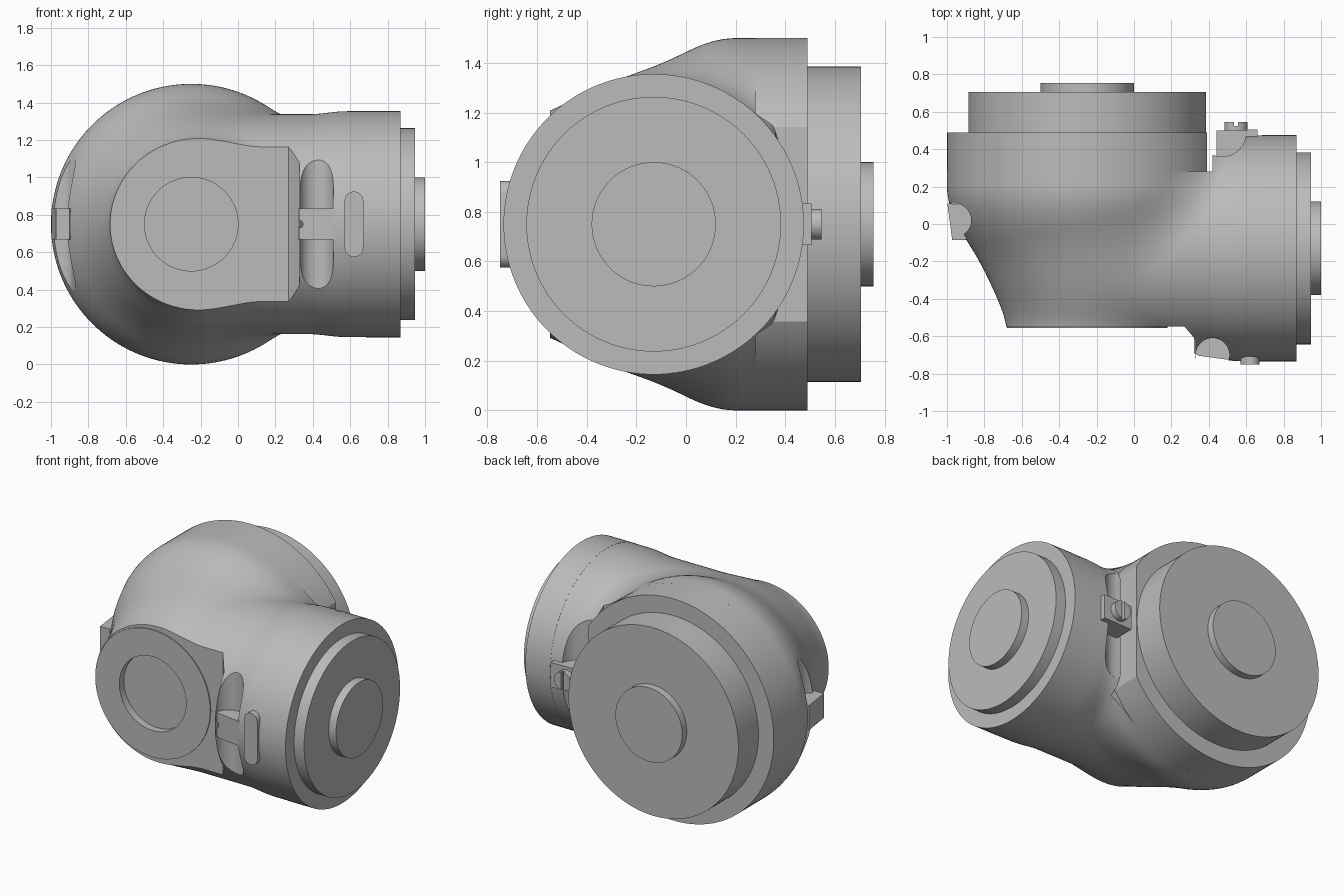
import bpy, bmesh, math
from mathutils import Vector, Matrix

if "Cube" in bpy.data.objects:
    bpy.data.objects.remove(bpy.data.objects["Cube"], do_unlink=True)

grey = bpy.data.materials.new("plain_grey")
grey.use_nodes = True
grey.diffuse_color = (0.5, 0.5, 0.5, 1)
grey.node_tree.nodes["Principled BSDF"].inputs["Base Color"].default_value = (0.5, 0.5, 0.5, 1)

MID = 0.75        # height of both drum axes
DRUM_X = -0.25    # axis of the large rear drum (runs along y)
COLLAR_Y = -0.13  # axis of the side collar (runs along x)
TURN = {
    "x": Matrix.Rotation(math.pi / 2, 4, "Y"),
    "y": Matrix.Rotation(-math.pi / 2, 4, "X"),
    "z": Matrix.Identity(4),
}


def finish(name, bm):
    bmesh.ops.recalc_face_normals(bm, faces=bm.faces[:])
    mesh = bpy.data.meshes.new(name)
    bm.to_mesh(mesh)
    bm.free()
    mesh.materials.append(grey)
    ob = bpy.data.objects.new(name, mesh)
    bpy.context.collection.objects.link(ob)
    return ob


def cylinder(name, axis, centre, start, end, radius, sides=128):
    """Cylinder along an axis; start and end are positions on that axis."""
    spot = Vector(centre)
    spot["xyz".index(axis)] = (start + end) / 2
    bm = bmesh.new()
    bmesh.ops.create_cone(bm, cap_ends=True, segments=sides, radius1=radius, radius2=radius,
                          depth=end - start, matrix=Matrix.Translation(spot) @ TURN[axis])
    return finish(name, bm)


def prism(name, axis, outline, start, end):
    """Outline in xy pulled along z, or in xz pulled along y."""
    bm = bmesh.new()
    place = (lambda u, v: (u, v, start)) if axis == "z" else (lambda u, v: (u, start, v))
    face = bm.faces.new([bm.verts.new(place(u, v)) for u, v in outline])
    out = bmesh.ops.extrude_face_region(bm, geom=[face])
    shift = [0, 0, 0]
    shift["xyz".index(axis)] = end - start
    bmesh.ops.translate(bm, vec=shift, verts=[g for g in out["geom"] if isinstance(g, bmesh.types.BMVert)])
    return finish(name, bm)


def block(x0, x1, y0, y1, z0=-1, z1=3):
    return prism("cutter", "z", [(x0, y0), (x1, y0), (x1, y1), (x0, y1)], z0, z1)


def cut(ob, *cutters):
    bpy.context.view_layer.objects.active = ob
    for tool in cutters:
        tool.hide_render = True
        mod = ob.modifiers.new("cut", "BOOLEAN")
        mod.operation, mod.solver, mod.object = "DIFFERENCE", "EXACT", tool
        bpy.ops.object.modifier_apply(modifier=mod.name)
        bpy.data.objects.remove(tool, do_unlink=True)


def smooth_step(t):
    t = min(max(t, 0), 1)
    return t * t * (3 - 2 * t)


def shell(p):
    """Negative inside the tapered drum softly blended with the side collar."""
    x, y, z = p.x, p.y, p.z - MID
    taper = 0.43 + 0.32 * smooth_step((y + 0.55) / 0.75)
    drum = max(math.hypot(x - DRUM_X, z) - taper, y - 0.32, -0.65 - y)
    round_end = max(0, -0.15 - x)
    radius = 0.588 + 0.016 * smooth_step((x - 0.38) / 0.2)
    collar = max(math.hypot(y - COLLAR_Y, z, round_end) - radius, x - 0.8)
    blend = 0.13
    h = max(blend - abs(drum - collar), 0) / blend
    return min(drum, collar) - h * h * blend / 4


# Blended housing: a sphere pushed out onto the shell
bm = bmesh.new()
bmesh.ops.create_uvsphere(bm, u_segments=180, v_segments=110, radius=1, matrix=TURN["x"])
heart = Vector((0, -0.1, MID))
for v in bm.verts:
    ray = v.co.normalized()
    near, far = 0.0, 1.8
    for _ in range(20):
        half = (near + far) / 2
        if shell(heart + ray * half) < 0:
            near = half
        else:
            far = half
    v.co = heart + ray * near
housing = finish("housing", bm)

front_flat = [(-1.3, -0.548), (0.27, -0.548), (0.33, -0.62), (0.33, -1), (-1.3, -1)]
cut(housing,
    block(-1.3, 0.42, 0.28, 1),
    block(0.685, 1.5, -1, 1),
    prism("cutter", "z", front_flat, -1, 3),
    cylinder("cutter", "y", (DRUM_X, 0, MID), -0.9, -0.505, 0.25),
    # Grooves behind the three latches
    cylinder("cutter", "z", (0.42, -0.70, 0), 0.2, 1.3, 0.09, 48),
    cylinder("cutter", "z", (-0.96, 0.02, 0), 0.2, 1.3, 0.09, 48),
    cylinder("cutter", "z", (0.47, 0.49, 0), 0.2, 1.3, 0.13, 48))

# Front flange with round recess
flange = cylinder("front_flange", "y", (DRUM_X, 0, MID), -0.555, -0.52, 0.43)
cut(flange, cylinder("cutter", "y", (DRUM_X, 0, MID), -0.9, -0.3, 0.25))

# Rear drum with one flattened side, its cap and boss
drum = cylinder("rear_drum", "y", (DRUM_X, 0, MID), 0.28, 0.49, 0.75)
cut(drum, block(0.39, 1, 0, 1))
cylinder("rear_cap", "y", (DRUM_X, 0, MID), 0.47, 0.705, 0.636)
cylinder("rear_boss", "y", (DRUM_X, 0, MID), 0.69, 0.755, 0.25)

# Side ring, cap and boss
cylinder("side_ring", "x", (0, COLLAR_Y, MID), 0.685, 0.87, 0.605)
cylinder("side_cap", "x", (0, COLLAR_Y, MID), 0.85, 0.945, 0.513)
cylinder("side_boss", "x", (0, COLLAR_Y, MID), 0.93, 1.0, 0.25)

# Latches bridging the grooves
LOW, HIGH = MID - 0.083, MID + 0.083
front_latch = prism("front_latch", "z", [(0.32, -0.6), (0.32, -0.69), (0.35, -0.705), (0.52, -0.728), (0.52, -0.6)], LOW, HIGH)
cut(front_latch, cylinder("cutter", "y", (0.33, 0, MID), -1, -0.64, 0.018, 24))
prism("left_side_latch", "z", [(-0.998, 0.11), (-0.85, 0.1), (-0.85, 0), (-0.9, -0.085), (-0.972, -0.085)], LOW, HIGH)
prism("rear_latch", "z", [(0.44, 0.34), (0.44, 0.5), (0.66, 0.505), (0.66, 0.45), (0.55, 0.36)], LOW, HIGH)

# Slotted screw on the rear latch
screw = cylinder("latch_screw", "y", (0.545, 0, MID), 0.49, 0.545, 0.062, 48)
cut(screw, block(0.535, 0.555, 0.525, 0.7))

# Rounded key plate on the front of the collar
pill = []
for i in range(32):
    a = 2 * math.pi * (i + 0.5) / 32
    pill.append((0.62 + 0.05 * math.cos(a), MID + 0.05 * math.sin(a) + math.copysign(0.125, math.sin(a))))
prism("key_plate", "y", pill, -0.75, -0.66)

# Smooth shading with crisp edges
for ob in bpy.context.collection.objects:
    if ob.type == "MESH" and grey.name in ob.data.materials:
        bpy.ops.object.select_all(action="DESELECT")
        ob.select_set(True)
        bpy.context.view_layer.objects.active = ob
        bpy.ops.object.shade_smooth_by_angle(angle=math.radians(32))
